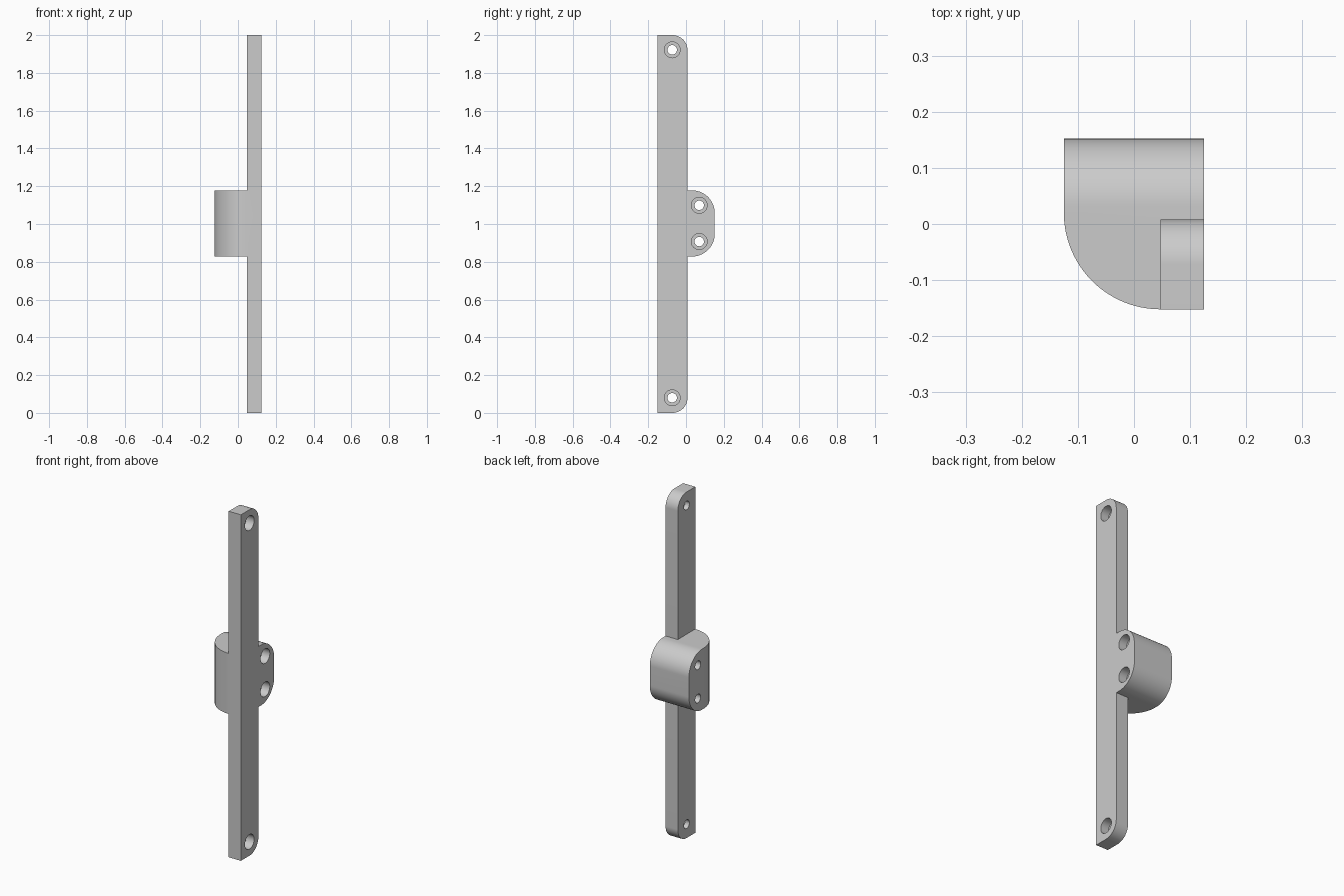
import bpy, bmesh, math
from mathutils import Vector

if "Cube" in bpy.data.objects:
    bpy.data.objects.remove(bpy.data.objects["Cube"], do_unlink=True)

grey = bpy.data.materials.new("plain_grey")
grey.use_nodes = True
GREY = (0.6, 0.6, 0.6, 1)
grey.diffuse_color = GREY
grey.node_tree.nodes["Principled BSDF"].inputs["Base Color"].default_value = GREY

LEFT, RIGHT = -0.125, 0.125
BAR_X = 0.047
FRONT, BAR_BACK, BACK = -0.152, 0.008, 0.152
LOW, HIGH = 0.828, 1.178


def arc(cx, cy, r, start, end, steps=24):
    angles = [math.radians(start + (end - start) * i / steps) for i in range(steps + 1)]
    return [(cx + r * math.cos(a), cy + r * math.sin(a)) for a in angles]


def prism(name, points, offset, depth):
    """Extrude a closed 3D outline along depth."""
    bm = bmesh.new()
    face = bm.faces.new([bm.verts.new(Vector(p) + Vector(offset)) for p in points])
    new = bmesh.ops.extrude_face_region(bm, geom=[face])["geom"]
    bmesh.ops.translate(bm, vec=depth, verts=[v for v in new if isinstance(v, bmesh.types.BMVert)])
    bmesh.ops.recalc_face_normals(bm, faces=bm.faces)
    mesh = bpy.data.meshes.new(name)
    bm.to_mesh(mesh)
    bm.free()
    mesh.materials.append(grey)
    obj = bpy.data.objects.new(name, mesh)
    bpy.context.collection.objects.link(obj)
    return obj


def side_prism(name, outline, x0, x1):
    return prism(name, [(0, y, z) for y, z in outline], (x0, 0, 0), (x1 - x0, 0, 0))


def rounded_back(front, back, low, high, r):
    return ([(front, low)] + arc(back - r, low + r, r, -90, 0)
            + arc(back - r, high - r, r, 0, 90) + [(front, high)])


def combine(obj, other, operation):
    mod = obj.modifiers.new("cut", "BOOLEAN")
    mod.operation, mod.object, mod.solver = operation, other, "EXACT"
    bpy.context.view_layer.objects.active = obj
    bpy.ops.object.modifier_apply(modifier=mod.name)
    bpy.data.objects.remove(other, do_unlink=True)


# Long bar, rounded at its back corners
bar = side_prism("mounting_bar", rounded_back(FRONT, BAR_BACK, 0, 2, 0.08), BAR_X, RIGHT)

# Central block: rounded from the side and from above
block = side_prism("block", rounded_back(FRONT, BACK, LOW, HIGH, 0.12), LEFT, RIGHT)
r = BAR_X - LEFT
plan = arc(BAR_X, FRONT + r, r, 180, 270, 40) + [(RIGHT, FRONT), (RIGHT, 0.3), (LEFT, 0.3)]
combine(block, prism("plan", [(x, y, 0) for x, y in plan], (0, 0, 0.7), (0, 0, 0.6)), "INTERSECT")
combine(bar, block, "UNION")

# Stepped screw holes, wide on the left side
for y, z in ((-0.073, 0.08), (-0.073, 1.922), (0.07, 0.907), (0.07, 1.099)):
    for radius, x0 in ((0.042, RIGHT - 0.05), (0.025, LEFT - 0.1)):
        hole = side_prism("hole", arc(y, z, radius, 0, 348.75, 31), x0, RIGHT + 0.1)
        combine(bar, hole, "DIFFERENCE")

bpy.ops.object.select_all(action="DESELECT")
bar.select_set(True)
bpy.context.view_layer.objects.active = bar
bpy.ops.object.shade_smooth_by_angle(angle=math.radians(30))
